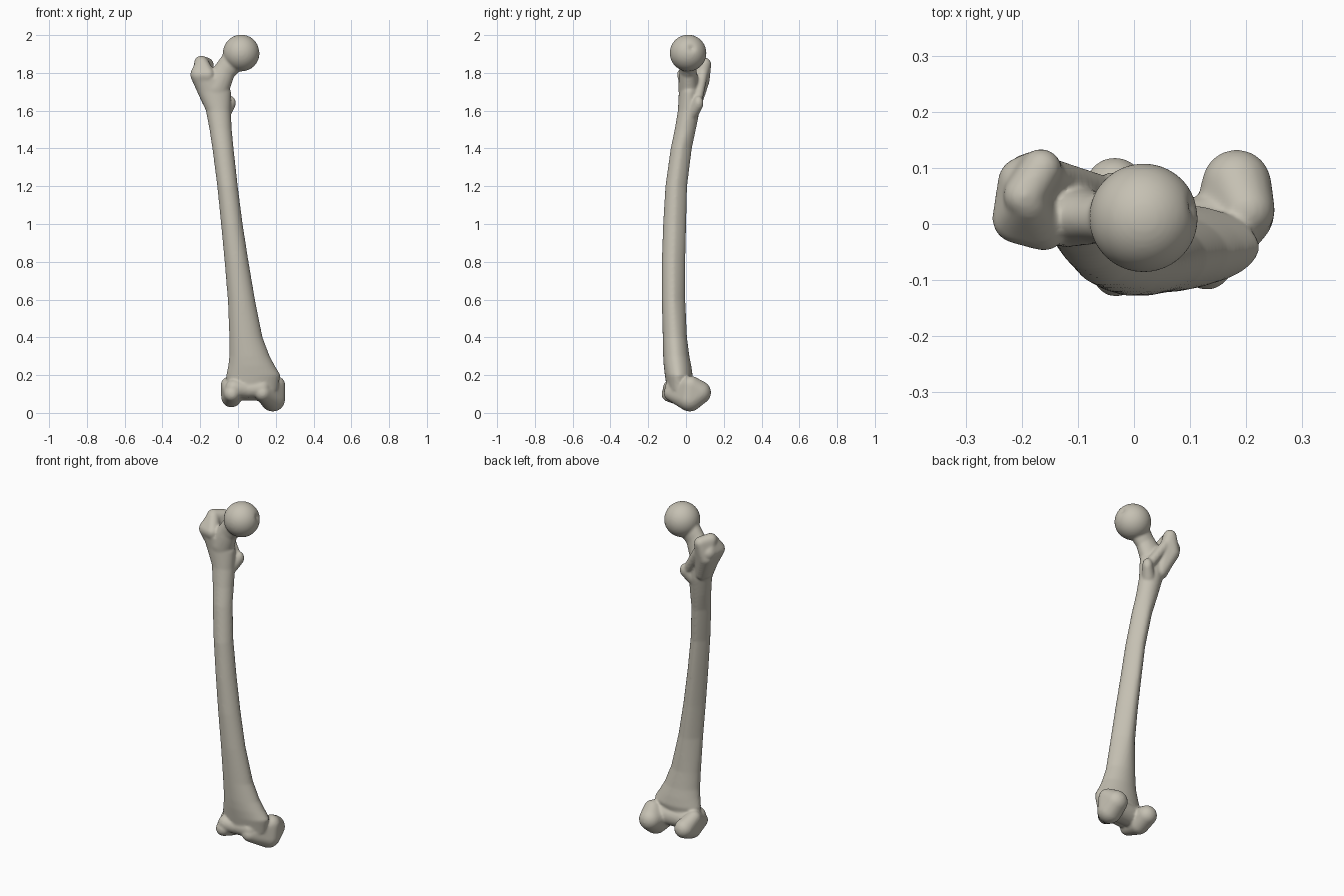
import bpy
import bmesh
import math
from mathutils import Vector

cube = bpy.data.objects.get("Cube")
if cube:
    bpy.data.objects.remove(cube, do_unlink=True)

COLOUR = (0.56, 0.53, 0.45, 1)
bone = bpy.data.materials.new("bone beige")
bone.use_nodes = True
bone.diffuse_color = COLOUR
bsdf = bone.node_tree.nodes["Principled BSDF"]
bsdf.inputs["Base Color"].default_value = COLOUR
bsdf.inputs["Roughness"].default_value = 0.7

parts = []


def finish(name, bm):
    bmesh.ops.recalc_face_normals(bm, faces=bm.faces)
    mesh = bpy.data.meshes.new(name)
    bm.to_mesh(mesh)
    bm.free()
    mesh.materials.append(bone)
    obj = bpy.data.objects.new(name, mesh)
    bpy.context.collection.objects.link(obj)
    parts.append(obj)
    return obj


def ball(bm, x, y, z, r, stretch=(1, 1, 1), detail=24):
    verts = bmesh.ops.create_uvsphere(bm, u_segments=detail, v_segments=detail // 2, radius=r)["verts"]
    bmesh.ops.scale(bm, vec=stretch, verts=verts)
    bmesh.ops.translate(bm, vec=(x, y, z), verts=verts)


def hull(name, *balls):
    """One rounded lump wrapped round several balls."""
    bm = bmesh.new()
    for b in balls:
        ball(bm, *b)
    result = bmesh.ops.convex_hull(bm, input=bm.verts)
    inside = [v for v in result["geom_interior"] if isinstance(v, bmesh.types.BMVert)]
    bmesh.ops.delete(bm, geom=inside, context="VERTS")
    return finish(name, bm)


def loft(name, rows, sides=32):
    """Bowed shaft: each row is height, x limits and y limits; the back is pinched to a ridge."""
    bm = bmesh.new()
    rings = []
    for z, x0, x1, y0, y1 in rows:
        pinch = 0.3 if 0.5 < z < 1.5 else 0.08
        ring = []
        for i in range(sides):
            a = math.tau * i / sides
            c, s = math.cos(a), math.sin(a)
            x = (x0 + x1) / 2 + (x1 - x0) / 2 * c * (1 - pinch * max(0, s))
            ring.append(bm.verts.new((x, (y0 + y1) / 2 + (y1 - y0) / 2 * s, z)))
        rings.append(ring)
    for low, high in zip(rings, rings[1:]):
        for i in range(sides):
            j = (i + 1) % sides
            bm.faces.new((low[i], low[j], high[j], high[i]))
    bm.faces.new(rings[0][::-1])
    bm.faces.new(rings[-1])
    return finish(name, bm)


# Long bowed shaft, flaring at the lower end
shaft = loft("shaft", [
    (0.12, -0.06, 0.21, -0.10, 0.02),
    (0.20, -0.062, 0.225, -0.112, 0.035),
    (0.25, -0.052, 0.195, -0.118, 0.028),
    (0.30, -0.046, 0.168, -0.121, 0.018),
    (0.40, -0.046, 0.130, -0.123, 0.005),
    (0.60, -0.054, 0.090, -0.128, -0.004),
    (0.80, -0.071, 0.056, -0.128, -0.004),
    (1.00, -0.090, 0.025, -0.121, 0.001),
    (1.20, -0.110, -0.001, -0.109, 0.006),
    (1.40, -0.136, -0.023, -0.081, 0.031),
    (1.50, -0.151, -0.033, -0.060, 0.052),
    (1.60, -0.170, -0.038, -0.043, 0.072),
    (1.70, -0.214, -0.036, -0.038, 0.076),
    (1.77, -0.235, -0.065, -0.040, 0.065),
])

# Ball head with a small pit on its inner side
bm = bmesh.new()
ball(bm, 0, 0, 0, 0.097, detail=64)
pit = Vector((0.92, 0.2, 0.28)).normalized()
for v in bm.verts:
    near = math.exp(-((v.co.normalized() - pit).length / 0.17) ** 2)
    v.co *= 1 - 0.13 * near
bmesh.ops.translate(bm, vec=(0.017, 0.011, 1.905), verts=bm.verts)
finish("head", bm)

# Neck, tall and thin from front to back
tall = (1, 0.8, 1.1)
hull("neck_outer", (-0.01, 0.01, 1.885, 0.063, tall), (-0.07, 0.01, 1.812, 0.056, tall))
hull("neck_inner", (-0.07, 0.01, 1.812, 0.056, tall), (-0.12, 0.015, 1.72, 0.075, (1, 0.75, 1)))

# Large outer knob, with its upper crest at the back
hull("greater_knob", (-0.208, 0.01, 1.79, 0.045), (-0.198, 0.075, 1.79, 0.045),
     (-0.16, -0.01, 1.79, 0.038), (-0.19, 0.04, 1.85, 0.036),
     (-0.15, 0.04, 1.65, 0.04))
hull("greater_crest", (-0.165, 0.098, 1.845, 0.036), (-0.195, 0.05, 1.853, 0.038),
     (-0.19, 0.083, 1.76, 0.042), (-0.14, 0.05, 1.64, 0.035))

# Ridge running down to the small inner knob
hull("crest_ridge", (-0.15, 0.09, 1.80, 0.028), (-0.06, 0.062, 1.66, 0.026))
hull("lesser_knob", (-0.038, 0.066, 1.64, 0.027, (1, 1, 1.4)), (-0.07, 0.035, 1.59, 0.035))

# Two rounded knuckles at the lower end with a notch between them
hull("left_knuckle", (0.184, 0.02, 0.073, 0.066), (0.183, 0.071, 0.108, 0.062),
     (0.2, 0.025, 0.145, 0.051), (0.13, -0.075, 0.105, 0.043))
hull("right_knuckle", (-0.035, 0.0, 0.083, 0.054), (-0.034, 0.065, 0.108, 0.054),
     (-0.05, 0.0, 0.15, 0.041), (-0.032, -0.088, 0.1, 0.042))

# Grooved bridge joining the knuckles at the front
hull("front_bridge", (-0.02, -0.075, 0.13, 0.048), (0.045, -0.06, 0.125, 0.048))
hull("front_bridge_left", (0.045, -0.06, 0.125, 0.048), (0.125, -0.065, 0.13, 0.048))
hull("bridge_core", (-0.03, -0.02, 0.125, 0.058), (0.16, -0.01, 0.125, 0.062))

# Fuse the parts into one smooth bone
bpy.ops.object.select_all(action="DESELECT")
for part in parts:
    part.select_set(True)
bpy.context.view_layer.objects.active = shaft
bpy.ops.object.join()
shaft.name = "thigh_bone"
remesh = shaft.modifiers.new("fuse", "REMESH")
remesh.mode = "VOXEL"
remesh.voxel_size = 0.006
remesh.use_smooth_shade = True
soften = shaft.modifiers.new("soften", "SMOOTH")
soften.factor = 0.5
soften.iterations = 10
bpy.ops.object.shade_smooth()
